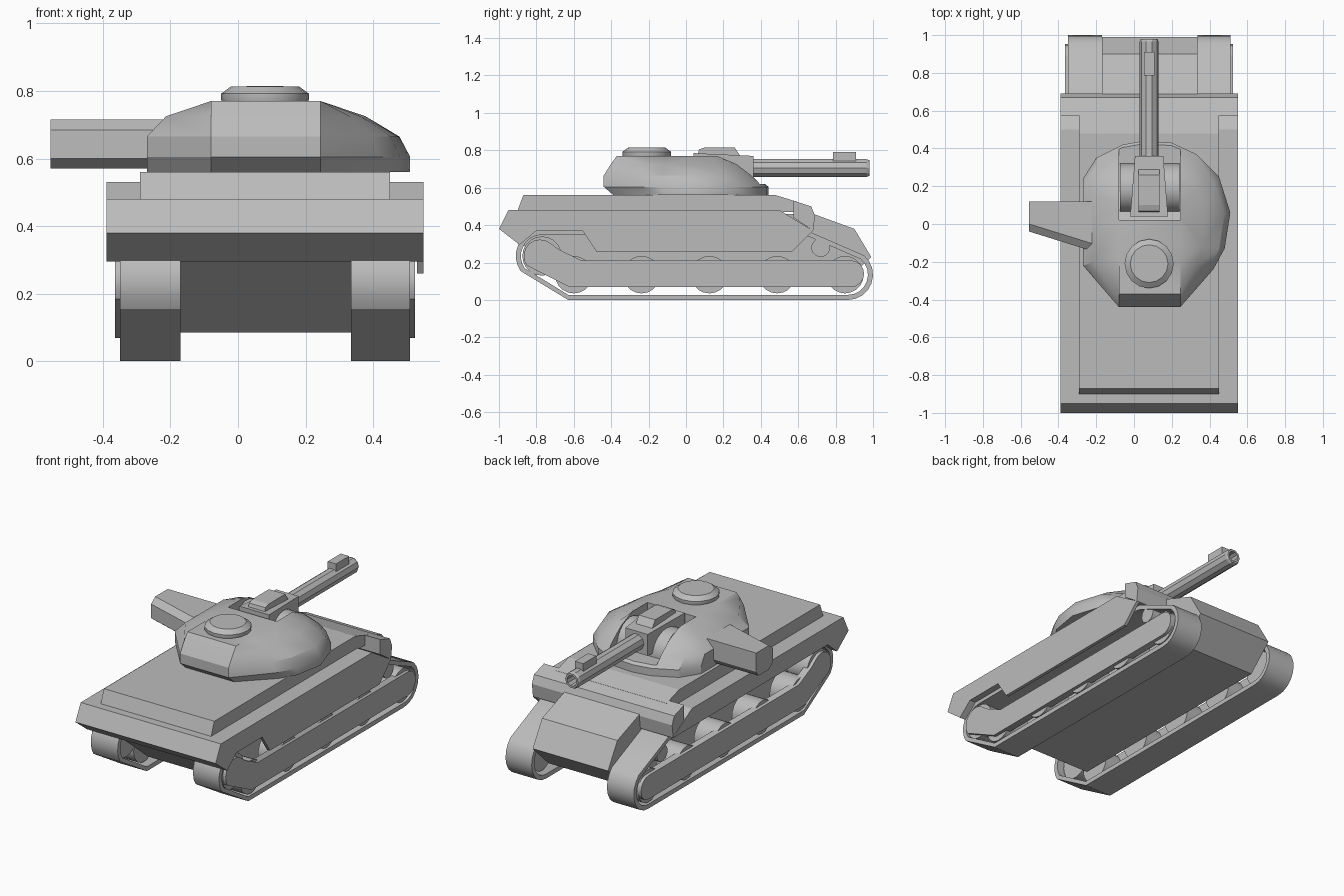
import bpy, bmesh, math
from math import pi, cos, sin

if "Cube" in bpy.data.objects:
    bpy.data.objects.remove(bpy.data.objects["Cube"])

CX = 0.08          # centre line of the hull
grey = bpy.data.materials.new("armour_grey")
grey.use_nodes = True
grey.diffuse_color = (0.5, 0.5, 0.5, 1)
grey.node_tree.nodes["Principled BSDF"].inputs["Base Color"].default_value = (0.5, 0.5, 0.5, 1)


def loft(name, rings, caps=True, smooth=None, closed=False):
    """Skin a list of equal-length point rings."""
    bm = bmesh.new()
    vs = [[bm.verts.new(p) for p in r] for r in rings]
    n = len(vs[0])
    pairs = list(zip(vs, vs[1:])) + ([(vs[-1], vs[0])] if closed else [])
    for a, b in pairs:
        for i in range(n):
            j = (i + 1) % n
            bm.faces.new((a[i], a[j], b[j], b[i]))
    if caps and not closed:
        bm.faces.new(vs[0])
        bm.faces.new(vs[-1])
    bmesh.ops.recalc_face_normals(bm, faces=bm.faces)
    me = bpy.data.meshes.new(name)
    bm.to_mesh(me)
    bm.free()
    me.materials.append(grey)
    ob = bpy.data.objects.new(name, me)
    bpy.context.collection.objects.link(ob)
    if smooth:
        bpy.ops.object.select_all(action='DESELECT')
        bpy.context.view_layer.objects.active = ob
        ob.select_set(True)
        bpy.ops.object.shade_smooth_by_angle(angle=math.radians(smooth))
    return ob


def side(name, x0, x1, prof, smooth=None):
    """Extrude a (y, z) profile between two x positions."""
    return loft(name, [[(x, y, z) for y, z in prof] for x in (x0, x1)], smooth=smooth)


def arc(cy, cz, r, a0, a1, n):
    return [(cy + r * cos(math.radians(a0 + (a1 - a0) * i / n)),
             cz + r * sin(math.radians(a0 + (a1 - a0) * i / n))) for i in range(n + 1)]


def wheel(name, x0, x1, y, z, r, n=20):
    return side(name, x0, x1, arc(y, z, r, 0, 360 - 360 / n, n - 1), 40)


# Hull
side("lower_hull", -0.17, 0.335, [(-0.88, 0.30), (-0.62, 0.085), (0.84, 0.085), (0.99, 0.23),
                                  (0.9, 0.38), (0.68, 0.46), (-0.88, 0.46)])
side("fender_deck", -0.39, 0.55, [(-1, 0.38), (-0.95, 0.48), (0.5, 0.48), (0.68, 0.37),
                                  (-0.8, 0.37), (-0.89, 0.295)])
side("front_plate", -0.39, 0.55, [(0.575, 0.44), (0.575, 0.53), (0.67, 0.5), (0.69, 0.45), (0.68, 0.37)])
side("upper_hull", -0.29, 0.45, [(-0.9, 0.48), (-0.87, 0.56), (0.48, 0.56), (0.6, 0.523), (0.6, 0.47)])
side("side_skirt", 0.53, 0.55, [(-0.56, 0.38), (-0.48, 0.26), (0.57, 0.26), (0.68, 0.37)])


# Running gear: belt and plate profiles grow from the same end arcs
def belt(off):
    return (arc(0.865, 0.135, 0.135 - off, -90, 50, 8)
            + [(0.66, 0.365 - off), (0.58, 0.375 - off), (-0.74, 0.375 - off)]
            + arc(-0.77, 0.235, 0.14 - off, 95, 215, 8) + [(-0.63, off)])


plate = (arc(0.88, 0.14, 0.072, -90, 90, 8) + [(-0.56, 0.212), (-0.68, 0.27)]
         + arc(-0.78, 0.235, 0.088, 50, 215, 8) + [(-0.62, 0.068)])

for label, x0, x1, out in (("right", -0.35, -0.17, -1), ("left", 0.335, 0.51, 1)):
    a, b = belt(0), belt(0.027)
    loft(label + "_track", [[(x0, y, z) for y, z in a], [(x1, y, z) for y, z in a],
                            [(x1, y, z) for y, z in b], [(x0, y, z) for y, z in b]],
         closed=True, smooth=30)
    edge = x0 if out < 0 else x1
    side(label + "_wheel_plate", edge - out * 0.03, edge + out * 0.015, plate, 30)
    inner, outer = sorted((edge - out * 0.005, edge - out * 0.14))
    for i in range(5):
        wheel(f"{label}_road_wheel_{i + 1}", inner, outer, -0.6 + 0.3625 * i, 0.135, 0.1)
    wheel(label + "_rear_wheel", inner, outer, -0.77, 0.235, 0.105)
    wheel(label + "_return_roller", inner, outer, 0.72, 0.28, 0.05)

# Turret: one plan outline, narrowed ring by ring towards the roof
plan = [(-0.27, 0.0), (-0.27, 0.24), (-0.2, 0.35), (-0.06, 0.42), (0.05, 0.44), (0.2, 0.43), (0.33, 0.37),
        (0.45, 0.25), (0.51, 0.06), (0.48, -0.13), (0.42, -0.24), (0.245, -0.44), (-0.08, -0.44), (-0.27, -0.22)]


def ring(z, lo, hi, front, rear):
    def sx(x):
        if x < -0.08:
            return -0.08 + (x + 0.08) * lo
        return 0.245 + (x - 0.245) * hi if x > 0.245 else x
    return [(sx(x), y * (front if y > 0 else rear), z) for x, y in plan]


turret = loft("turret", [ring(0.56, 1, 1, 1, 0.88), ring(0.605, 1, 1, 1, 1), ring(0.665, 1, 0.88, 0.86, 1),
                         ring(0.725, 0.7, 0.5, 0.68, 0.915), ring(0.77, 0.0, 0.0, 0.45, 0.84)], smooth=30)

# Recess for the gun mount
slot = side("mount_cutter", -0.08, 0.245, [(0.02, 0.9), (0.02, 0.68), (0.17, 0.62), (0.6, 0.62), (0.6, 0.9)])
slot.hide_render = True
slot.hide_viewport = True
cut = turret.modifiers.new("recess", 'BOOLEAN')
cut.object = slot
cut.solver = 'EXACT'

wheel("gun_rotor", -0.075, 0.24, 0.19, 0.62, 0.13, 24)


# Mantlet and gun sight
def block(name, y0, y1, w0, w1, z0, z1a, z1b):
    return loft(name, [[(CX + s * w, y, z) for s, z in ((-1, z0), (1, z0), (1, zt), (-1, zt))]
                       for y, w, zt in ((y0, w0, z1a), (y1, w1, z1b))])


block("mantlet", 0.04, 0.36, 0.1, 0.075, 0.64, 0.785, 0.77)
side("mantlet_sight", 0.025, 0.135, [(0.06, 0.77), (0.07, 0.805), (0.1, 0.815), (0.26, 0.815), (0.29, 0.77)])


# Hollow barrel with a front sight
def hoop(y, r, n=10):
    return [(CX + r * cos(2 * pi * i / n), y, 0.705 + r * sin(2 * pi * i / n)) for i in range(n)]


loft("gun_barrel", [hoop(0.3, 0.05), hoop(0.965, 0.05), hoop(0.98, 0.044), hoop(0.98, 0.032),
                    hoop(0.75, 0.032)])
side("front_sight", 0.052, 0.108, [(0.785, 0.74), (0.785, 0.79), (0.91, 0.79), (0.91, 0.74)])


# Commander hatch
def disc(z, r, n=16):
    return [(CX + r * cos(2 * pi * i / n), -0.21 + r * sin(2 * pi * i / n), z) for i in range(n)]


loft("hatch", [disc(0.76, 0.125), disc(0.775, 0.13), disc(0.792, 0.13), disc(0.814, 0.1)], smooth=25)

# Side pod, tapering outwards
pod = [(0.12, 0.60), (0.12, 0.715), (0.0, 0.715), (-0.04, 0.685), (-0.04, 0.6), (0.0, 0.57), (0.1, 0.57)]
loft("side_pod", [[(x, y - (k if y < 0.05 else 0), z) for y, z in pod] for x, k in ((-0.555, 0), (-0.2, 0.11))])
